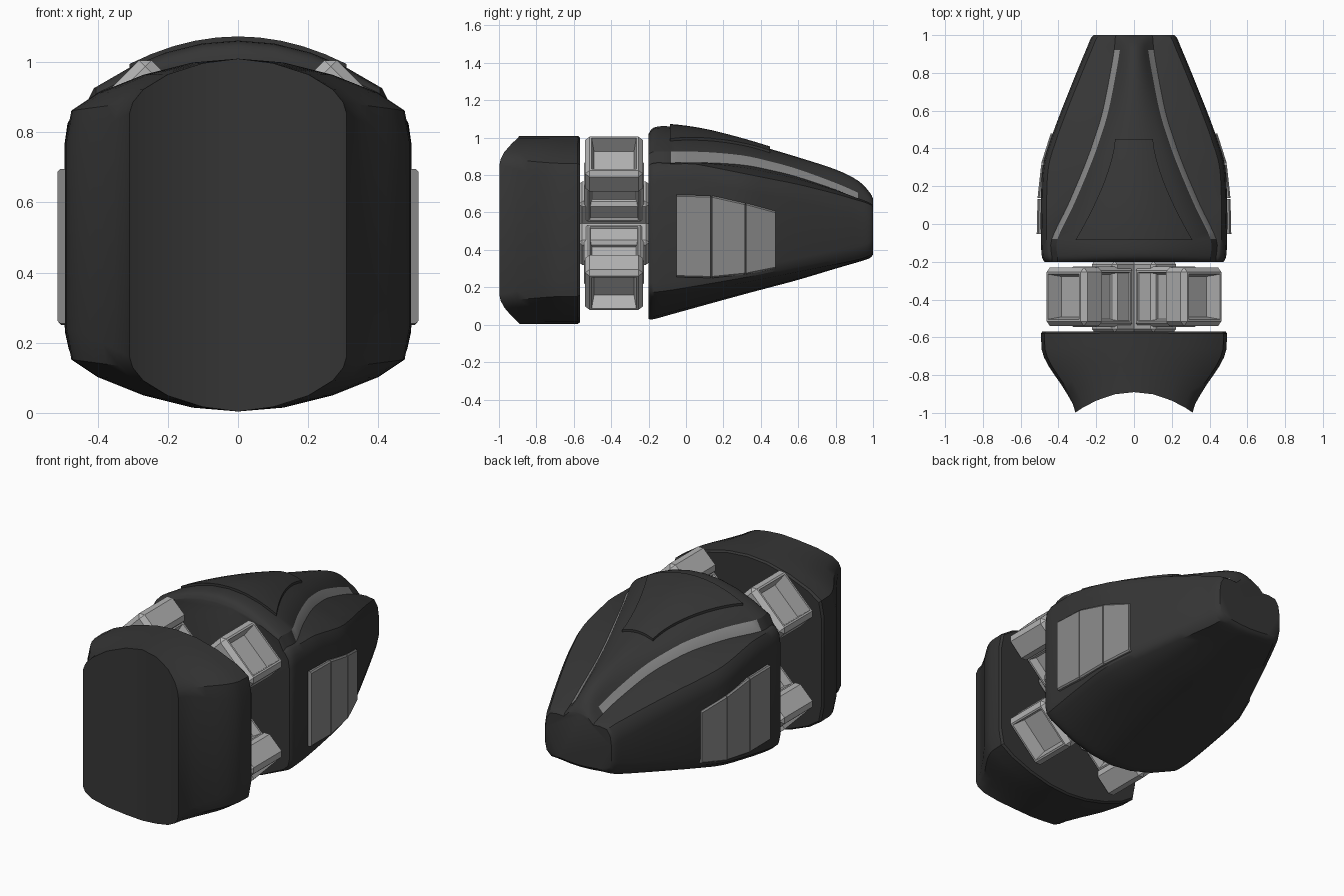
import bpy, bmesh, math
from mathutils import Matrix, Vector

if "Cube" in bpy.data.objects:
    bpy.data.objects.remove(bpy.data.objects["Cube"])


def material(name, v):
    m = bpy.data.materials.new(name)
    m.diffuse_color = (v, v, v, 1)
    m.use_nodes = True
    m.node_tree.nodes["Principled BSDF"].inputs["Base Color"].default_value = m.diffuse_color
    return m


DARK = material("charcoal", 0.036)
MID = material("mid_grey", 0.25)
LIGHT = material("light_grey", 0.45)


def finish(name, bm, mats, smooth=None):
    bmesh.ops.recalc_face_normals(bm, faces=bm.faces)
    me = bpy.data.meshes.new(name)
    bm.to_mesh(me)
    bm.free()
    ob = bpy.data.objects.new(name, me)
    bpy.context.collection.objects.link(ob)
    for m in mats:
        me.materials.append(m)
    if smooth:
        bpy.ops.object.select_all(action='DESELECT')
        ob.select_set(True)
        bpy.context.view_layer.objects.active = ob
        bpy.ops.object.shade_smooth_by_angle(angle=math.radians(smooth))
    return ob


def loft(bm, rings, cap_start=True, cap_end=True, rule=None):
    vs = [[bm.verts.new(p) for p in r] for r in rings]
    n = len(vs[0])
    for i in range(len(vs) - 1):
        for j in range(n):
            f = bm.faces.new((vs[i][j], vs[i][(j + 1) % n], vs[i + 1][(j + 1) % n], vs[i + 1][j]))
            if rule:
                f.material_index = rule(i, j)
    if cap_start:
        bm.faces.new(vs[0])
    if cap_end:
        bm.faces.new(vs[-1])
    return vs


# Front block: concave front face lofted back to a rounded section
FRONT = [(0, .503), (.1, .49), (.2, .458), (.27, .415), (.3, .378), (.31, .345)]
FULL = [(0, .503), (.13, .492), (.27, .457), (.4, .405), (.475, .355), (.493, .26)]
rings = []
for t, k, s in [(0, 0, 1), (.11, .08, 1), (.22, .23, 1), (.35, .42, 1), (.47, .62, 1), (.58, .79, 1),
                (.68, .91, 1), (.78, .98, 1), (.97, 1, 1), (1, 1, .982)]:
    q = []
    for (fx, fz), (mx, mz) in zip(FRONT, FULL):
        fy = -.89 - .108 * (fx / .31) ** 2
        q.append((s * (fx + (mx - fx) * k), fy + (-.568 - fy) * t, s * (fz + (mz - fz) * k)))
    ring = q + [(x, y, -z) for x, y, z in q[::-1]]
    ring += [(-x, y, -z) for x, y, z in q[1:]] + [(-x, y, z) for x, y, z in q[:0:-1]]
    rings.append([(x, y, z + .507) for x, y, z in ring])
bm = bmesh.new()
r = loft(bm, rings, cap_start=False)[0]
for i in range(5):
    bm.faces.new((r[i], r[i + 1], r[10 - i], r[11 - i]))
    bm.faces.new((r[(22 - i) % 22], r[21 - i], r[12 + i], r[11 + i]))
finish("front_block", bm, [DARK], 33)

# Rear hull: y, half width, top, top corner, bottom corner, bottom, stripe x, stripe z
TABLE = [(-.2, .475, 1.02, .85, .17, .03, .42, .88),
         (-.17, .488, 1.055, .86, .16, .03, .42, .895),
         (-.08, .493, 1.06, .86, .17, .055, .42, .895),
         (.1, .493, 1.035, .83, .20, .105, .335, .895),
         (.3, .483, .985, .79, .235, .16, .25, .88),
         (.45, .44, .94, .76, .265, .20, .195, .85),
         (.6, .385, .895, .73, .295, .24, .15, .81),
         (.8, .305, .83, .68, .335, .30, .11, .74),
         (.92, .255, .77, .645, .36, .335, .09, .69),
         (.98, .23, .71, .63, .38, .355, .085, .665),
         (1, .215, .675, .62, .40, .375, .08, .65)]


def dense(rows, sub=4):
    out = []
    for i in range(len(rows) - 1):
        a, b, c, d = (rows[min(max(i + o, 0), len(rows) - 1)] for o in (-1, 0, 1, 2))
        for s in range(sub):
            u = s / sub
            out.append([.5 * (2 * q + (r - p) * u + (2 * p - 5 * q + 4 * r - w) * u * u
                              + (3 * q - p - 3 * r + w) * u ** 3) for p, q, r, w in zip(a, b, c, d)])
    return out + [list(rows[-1])]


ROWS = dense(TABLE)


def at(y):
    for a, b in zip(ROWS, ROWS[1:]):
        if y <= b[0]:
            u = (y - a[0]) / (b[0] - a[0])
            return [p + (q - p) * u for p, q in zip(a, b)]
    return ROWS[-1]


def top_z(row, x):
    h = .03 - .015 * max(row[0], 0)
    z = row[7] + h
    return row[2] - (row[2] - z) * (x / (row[6] - .015)) ** 2


rings = []
for row in ROWS:
    y, W, T, C, Bc, B, S, zs = row
    h = .03 - .015 * max(y, 0)
    half = [((S - .015) * k / 4, top_z(row, (S - .015) * k / 4)) for k in range(5)]
    z3 = zs - h
    z5 = min(C + .02, z3 - .005)
    half += [(S + .015, z3),
             ((S + W - .015) / 2, (z3 + z5) / 2 + .04 * (W - S)),
             (W - .03, z5), (W - .008, z5 - .035), (W, z5 - .09),
             (W, Bc + .06), (W - .01, Bc + .015), (W - .04, Bc - .012),
             (W * .6, B + .4 * (Bc - B)), (W * .3, B + .11 * (Bc - B)), (0, B)]
    rings.append([(x, y, z) for x, z in half] + [(-x, y, z) for x, z in half[-2:0:-1]])
L = len(rings[0])
bm = bmesh.new()
loft(bm, rings, rule=lambda i, j: int(j in (4, L - 5) and -.085 < ROWS[i][0] < .91))
finish("rear_hull", bm, [DARK, MID], 33)

# Raised canopy plate on top of the hull
bm = bmesh.new()
rings = []
for i in range(13):
    y = -.085 + .535 * i / 12
    w = .1 + .21 * (1 - i / 12) ** 1.5
    row = at(y)
    up = [(w * k / 5, y, top_z(row, w * k / 5) + .013) for k in range(-5, 6)]
    rings.append(up + [(x, y, z - .03) for x, y, z in up[::-1]])
loft(bm, rings)
finish("canopy_plate", bm, [DARK], 33)

# Side vent plates, three per side
EDGES = [(-.055, .255, .695), (.135, .25, .69), (.318, .268, .65), (.482, .30, .607)]
for side, label in ((1, "right"), (-1, "left")):
    for n in range(3):
        bm = bmesh.new()
        rings = []
        for (y, lo, hi), g in ((EDGES[n], .003), (EDGES[n + 1], -.003)):
            x = max(at(y)[1] + .012, .515 - max(y - .1, 0) * .12 if y < .33 else 0)
            rings.append([(side * px, y + g, z) for px, z in
                          ((x - .06, lo), (x - .008, lo), (x, lo + .008), (x, hi - .008), (x - .008, hi), (x - .06, hi))])
        loft(bm, rings)
        finish(f"{label}_side_plate_{n + 1}", bm, [MID])


# Bevelled block with recessed faces along given local directions
def block(name, size, mat, recess=(), bevel=.025, rim=.025, depth=.06):
    bm = bmesh.new()
    bmesh.ops.create_cube(bm, size=1, matrix=Matrix.Diagonal((*size, 1)))
    bmesh.ops.bevel(bm, geom=bm.edges[:], offset=bevel, segments=1, affect='EDGES', profile=.5)
    bm.normal_update()
    for d in recess:
        f = max((f for f in bm.faces if f.normal.dot(Vector(d)) > .99), key=lambda f: f.calc_area())
        bmesh.ops.inset_region(bm, faces=[f], thickness=rim)
        bmesh.ops.inset_region(bm, faces=[f], thickness=.018, depth=-depth)
    bmesh.ops.transform(bm, matrix=mat, verts=bm.verts)
    finish(name, bm, [LIGHT])


# Coupling: crossed hub, four diagonal stems and four thruster boxes
hub = Matrix.Translation((0, -.385, .5425))
for n in range(4):
    rot = hub @ Matrix.Rotation(math.radians(45 + 90 * n), 4, 'Y')
    if n < 2:
        block(f"hub_arm_{n + 1}", (.19, .38, .48), rot, bevel=.02)
    block(f"stem_{n + 1}", (.21, .32, .29), rot @ Matrix.Translation((0, 0, .245)),
          ((1, 0, 0), (-1, 0, 0)), bevel=.02, rim=.015, depth=.045)
    block(f"thruster_box_{n + 1}", (.305, .31, .16), rot @ Matrix.Translation((0, 0, .447)),
          ((0, 0, 1),), rim=.015, depth=.09)
